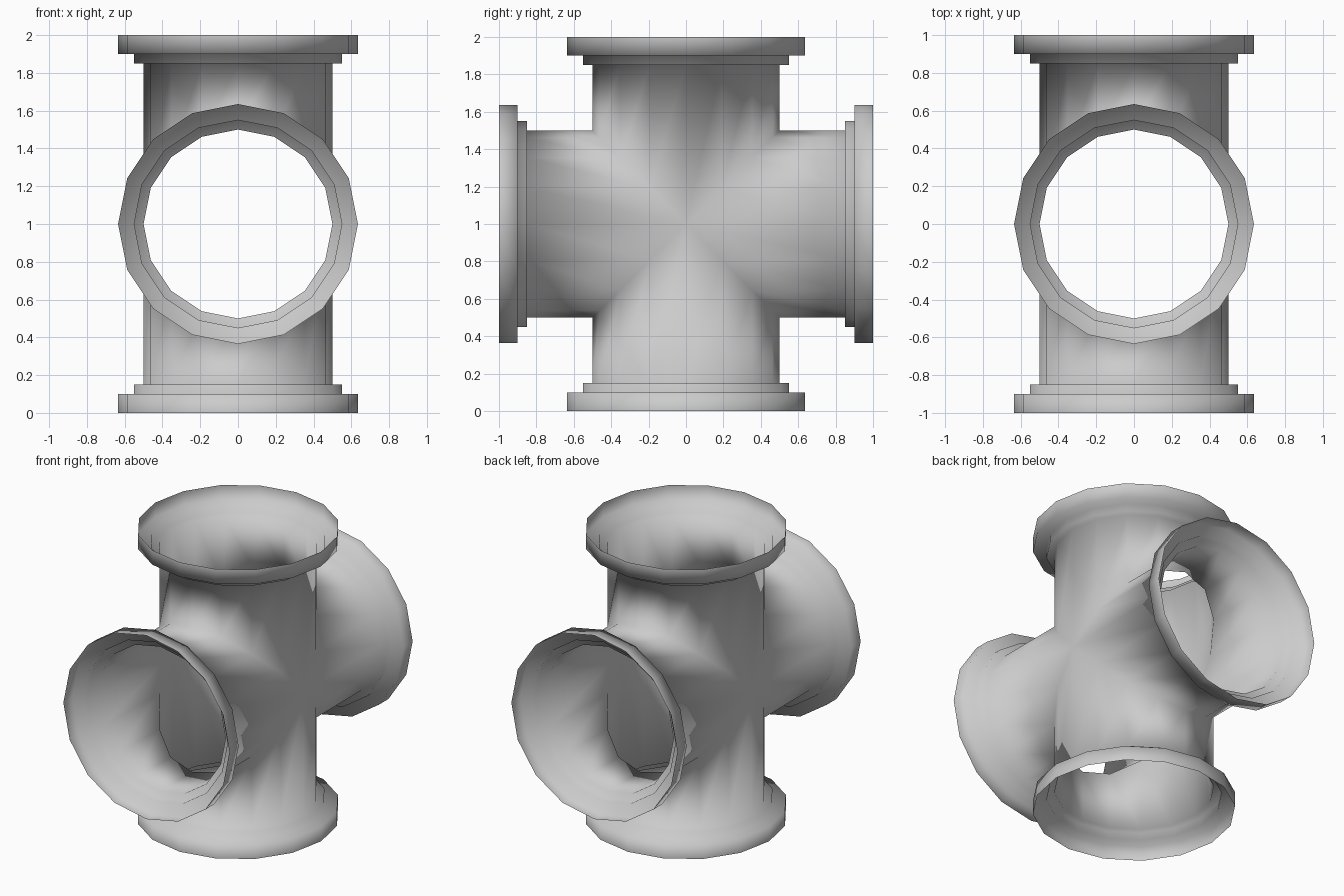
import bpy, bmesh
from math import sin, cos, pi
from mathutils import Matrix, Vector

SIDES = 16
PIPE_R = 0.5
# (radius, distance from the hub) from the collar out to the open rim
FLANGE = [(PIPE_R, 0.85), (0.55, 0.85), (0.55, 0.9), (0.635, 0.9), (0.635, 1.0)]

cube = bpy.data.objects.get("Cube")
if cube:
    bpy.data.objects.remove(cube, do_unlink=True)

grey = bpy.data.materials.new("plain grey")
grey.use_nodes = True
colour = (0.6, 0.6, 0.6, 1)
grey.diffuse_color = colour
grey.node_tree.nodes["Principled BSDF"].inputs["Base Color"].default_value = colour


def add_branch(bm, turn):
    """One open pipe arm: mitred at the hub, stepped flange at the end."""
    def ring(radius, height):
        verts = []
        for i in range(SIDES):
            a = 2 * pi * i / SIDES
            x, y = radius * cos(a), radius * sin(a)
            z = abs(y) if height is None else height
            verts.append(bm.verts.new(turn @ Vector((x, y, z))))
        return verts

    rings = [ring(PIPE_R, None)] + [ring(r, h) for r, h in FLANGE]
    for low, high in zip(rings, rings[1:]):
        for i in range(SIDES):
            j = (i + 1) % SIDES
            bm.faces.new((low[i], low[j], high[j], high[i]))


# Four arms around the x axis, welded along the mitre seams
bm = bmesh.new()
for k in range(4):
    add_branch(bm, Matrix.Rotation(k * pi / 2, 3, 'X'))
bmesh.ops.remove_doubles(bm, verts=bm.verts, dist=0.0001)
bmesh.ops.translate(bm, verts=bm.verts, vec=(0, 0, 1))
for face in bm.faces:
    face.smooth = True

mesh = bpy.data.meshes.new("pipe_cross")
bm.to_mesh(mesh)
bm.free()
mesh.materials.append(grey)
pipe_cross = bpy.data.objects.new("pipe_cross", mesh)
bpy.context.collection.objects.link(pipe_cross)
